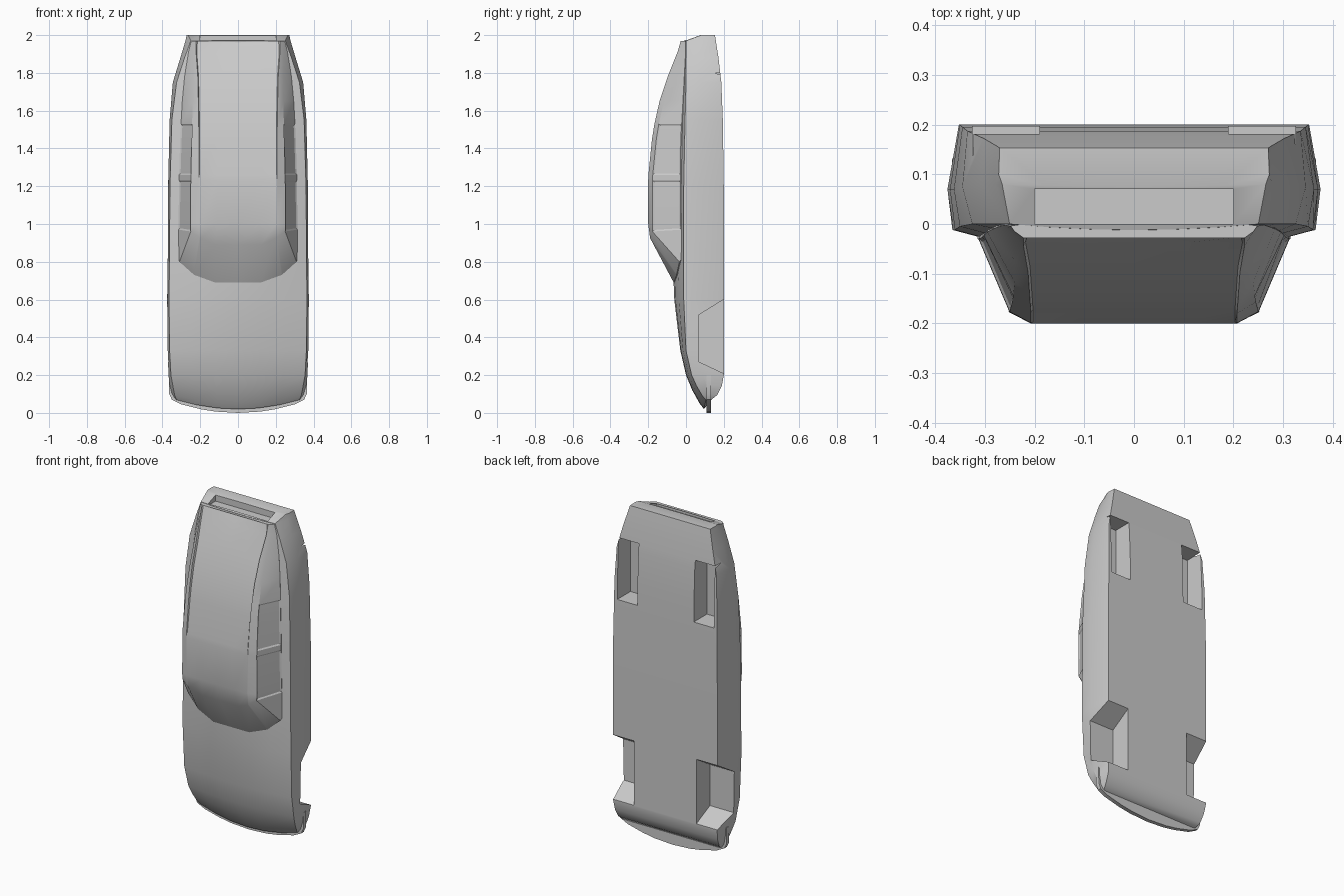
import bpy, bmesh

if "Cube" in bpy.data.objects:
    bpy.data.objects.remove(bpy.data.objects["Cube"])

paint = bpy.data.materials.new("plain grey")
paint.diffuse_color = (0.6, 0.6, 0.6, 1)
paint.use_nodes = True
paint.node_tree.nodes["Principled BSDF"].inputs["Base Color"].default_value = paint.diffuse_color


def make(name, bm):
    bmesh.ops.recalc_face_normals(bm, faces=bm.faces)
    me = bpy.data.meshes.new(name)
    bm.to_mesh(me)
    bm.free()
    me.materials.append(paint)
    ob = bpy.data.objects.new(name, me)
    bpy.context.collection.objects.link(ob)
    return ob


def activate(ob):
    bpy.ops.object.select_all(action='DESELECT')
    ob.select_set(True)
    bpy.context.view_layer.objects.active = ob


def loft(rows):
    """Mirror each half section (starting at x=0) into a ring and skin them."""
    bm = bmesh.new()
    rings = []
    for half in rows:
        full = [(-x, y, z) for x, y, z in reversed(half[1:])] + list(half)
        rings.append([bm.verts.new(p) for p in full])
    n = len(rings[0])
    grid = {}
    for r, (a, b) in enumerate(zip(rings, rings[1:])):
        for i in range(n):
            j = (i + 1) % n
            grid[r, i] = bm.faces.new((a[i], a[j], b[j], b[i]))
    caps = [bm.faces.new(rings[0]), bm.faces.new(rings[-1])]
    bmesh.ops.triangulate(bm, faces=caps)
    bmesh.ops.recalc_face_normals(bm, faces=bm.faces)
    return bm, grid, n


def prism(name, pts, a, b, axis):
    """Extrude a 2D outline from a to b along x (points y,z) or y (points x,z)."""
    bm = bmesh.new()
    ends = []
    for t in (a, b):
        ends.append([bm.verts.new((t, u, v) if axis == 'x' else (u, t, v)) for u, v in pts])
        bm.faces.new(ends[-1])
    for i in range(len(pts)):
        j = (i + 1) % len(pts)
        bm.faces.new((ends[0][i], ends[0][j], ends[1][j], ends[1][i]))
    return make(name, bm)


def cut(target, cutter):
    cutter.hide_render = True
    m = target.modifiers.new("cut", 'BOOLEAN')
    m.operation, m.solver, m.object = 'DIFFERENCE', 'EXACT', cutter
    activate(target)
    bpy.ops.object.modifier_apply(modifier=m.name)
    bpy.data.objects.remove(cutter)


# Main body: z, y centre, y shoulder, x shoulder, x belt, y belt, x bottom, y bottom
body_rows = [
    (.02, .095, .105, .325, .335, .12, .33, .135),
    (.05, .072, .085, .335, .352, .12, .34, .165),
    (.12, .033, .055, .345, .362, .11, .345, .19),
    (.20, .0, .03, .355, .368, .09, .35, .2),
    (.33, -.03, 0, .362, .372, .07, .352, .2),
    (.60, -.062, -.012, .365, .375, .07, .352, .2),
    (.80, -.07, -.012, .363, .372, .07, .352, .2),
    (1.2, -.07, -.012, .36, .37, .07, .35, .2),
    (1.55, -.06, -.005, .35, .362, .07, .345, .195),
    (1.75, -.04, 0, .325, .345, .075, .335, .187),
    (1.88, -.025, 0, .283, .305, .08, .302, .172),
    (1.97, -.012, 0, .25, .278, .08, .278, .158),
    (2.0, .075, .08, .265, .272, .1, .27, .153),
]
rows = []
for z, yc, ys, xs, xb, yb, xl, yl in body_rows:
    top = [(x, yc + (ys - yc) * (x / xs) ** 2) for x in (0, xs * .33, xs * .68, xs)]
    pts = top + [(xb, yb), (xl, yl)]
    bow = .07 * max(0, 1 - z / .2)      # nose curves back toward the corners
    rows.append([(x, y, z + bow * (x / .37) ** 2) for x, y in pts])
body = make("body", loft(rows)[0])

# Wheel wells and rear slot
for s in (-1, 1):
    cut(body, prism("front_well", [(.07, .27), (.07, .52), (.21, .607), (.21, .204)],
                    s * .21, s * .5, 'x'))
    cut(body, prism("rear_well", [(.07, 1.43), (.07, 1.8), (.21, 1.8), (.21, 1.43)],
                    s * .19, s * .325, 'x'))
cut(body, prism("slot", [(.0, 1.96), (.07, 1.96), (.07, 2.1), (.0, 2.1)], -.2, .2, 'x'))

# Cabin: windscreen rows first, then roof running back to the tail
rows = [
    [(0, -.065, .69), (.12, -.065, .69), (.23, -.05, .73), (.235, -.05, .733),
     (.31, -.035, .80), (.315, -.02, .82), (.3, .05, .82)],
    [(0, -.17, .89), (.12, -.17, .89), (.2, -.19, .925), (.205, -.19, .93),
     (.25, -.178, .96), (.315, -.025, .97), (.3, .05, .97)],
]
# z, roof y, roof edge x, side top x, side base x, sunken depth of the centre
for z, y, xr, xe, xs, d in [
        (1.0, -.2, .205, .252, .315, 0), (1.23, -.2, .207, .25, .312, 0),
        (1.26, -.199, .207, .25, .312, .002), (1.45, -.18, .207, .245, .306, .008),
        (1.53, -.167, .208, .243, .302, .01), (1.65, -.14, .21, .24, .295, .012),
        (1.78, -.097, .213, .24, .283, .012), (1.91, -.045, .222, .242, .262, .008)]:
    base = -.03 + .03 * max(0, (z - 1.4) / .55)
    side = min(y + .023, base - .006)
    rows.append([(0, y + d, z), (.11, y + d, z), (xr - .004, y + d, z), (xr, y, z),
                 (xe, side, z), (xs, base, z), (xs - .03, .04 if z < 1.8 else 0, z)])
rows.append([(0, -.010, 1.968), (.14, -.012, 1.968), (.215, -.026, 1.968), (.222, -.028, 1.968),
             (.24, -.015, 1.968), (.248, -.004, 1.968), (.23, -.001, 1.968)])
bm, grid, n = loft(rows)
# Side windows: recessed panes either side of a thin pillar
mid = n // 2
for group in ((1, 2), (4, 5)):
    for col in (mid + 4, mid - 5):
        bmesh.ops.inset_region(bm, faces=[grid[r, col] for r in group],
                               thickness=.008, depth=-.005, use_even_offset=True)
cabin = make("cabin", bm)

# Thin front lip
half = [(.12, .007), (.2, .02), (.3, .045), (.35, .07), (.364, .1), (.366, .2), (.3, .2)]
outline = [(-x, z) for x, z in reversed(half)] + [(0, 0)] + half
lip = prism("front_lip", outline, .108, .132, 'y')

for ob in (body, cabin, lip):
    activate(ob)
    bpy.ops.object.shade_smooth_by_angle(angle=0.45)
